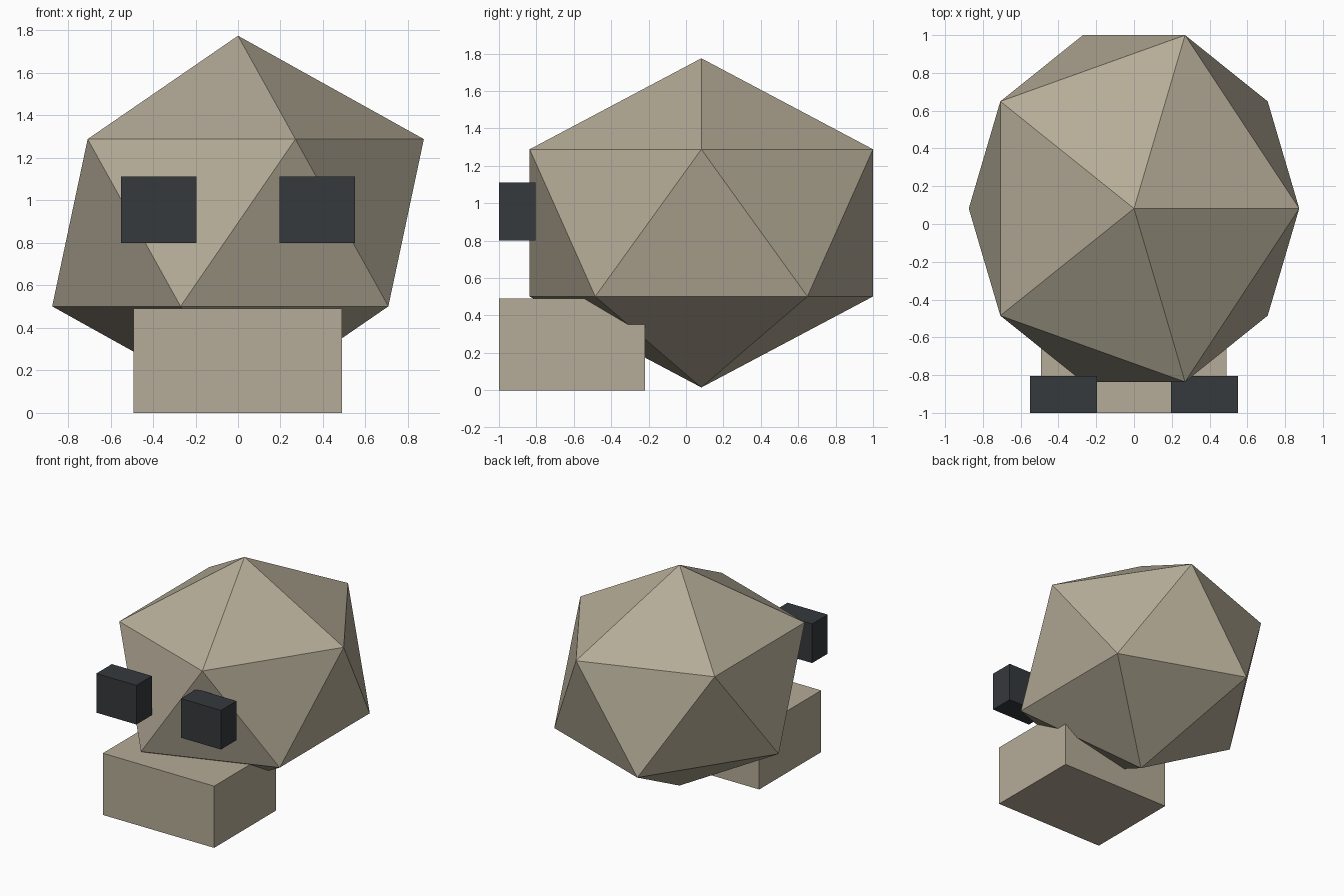
import bpy

if "Cube" in bpy.data.objects:
    bpy.data.objects.remove(bpy.data.objects["Cube"])


def material(name, rgb):
    m = bpy.data.materials.new(name)
    m.diffuse_color = (*rgb, 1)
    m.use_nodes = True
    m.node_tree.nodes["Principled BSDF"].inputs["Base Color"].default_value = m.diffuse_color
    return m


bone = material("bone", (0.46, 0.41, 0.31))
dark = material("dark", (0.035, 0.041, 0.045))


def box(name, low, high, mat):
    centre = [(a + b) / 2 for a, b in zip(low, high)]
    bpy.ops.mesh.primitive_cube_add(size=1, location=centre)
    ob = bpy.context.object
    ob.name = name
    ob.scale = [b - a for a, b in zip(low, high)]
    ob.data.materials.append(mat)
    return ob


# Cranium: a stretched 20-sided ball
bpy.ops.mesh.primitive_ico_sphere_add(subdivisions=1, radius=1, location=(0, 0.082, 0.895))
cranium = bpy.context.object
cranium.name = "cranium"
cranium.scale = (0.978, 1.079, 0.88)
cranium.data.materials.append(bone)

# Jaw block under the front of the cranium
box("jaw", (-0.492, -1, 0), (0.49, -0.22, 0.492), bone)

# Pair of square eye sockets
for side, x in (("left", -0.373), ("right", 0.373)):
    box(side + "_eye", (x - 0.177, -1, 0.80), (x + 0.177, -0.804, 1.112), dark)
